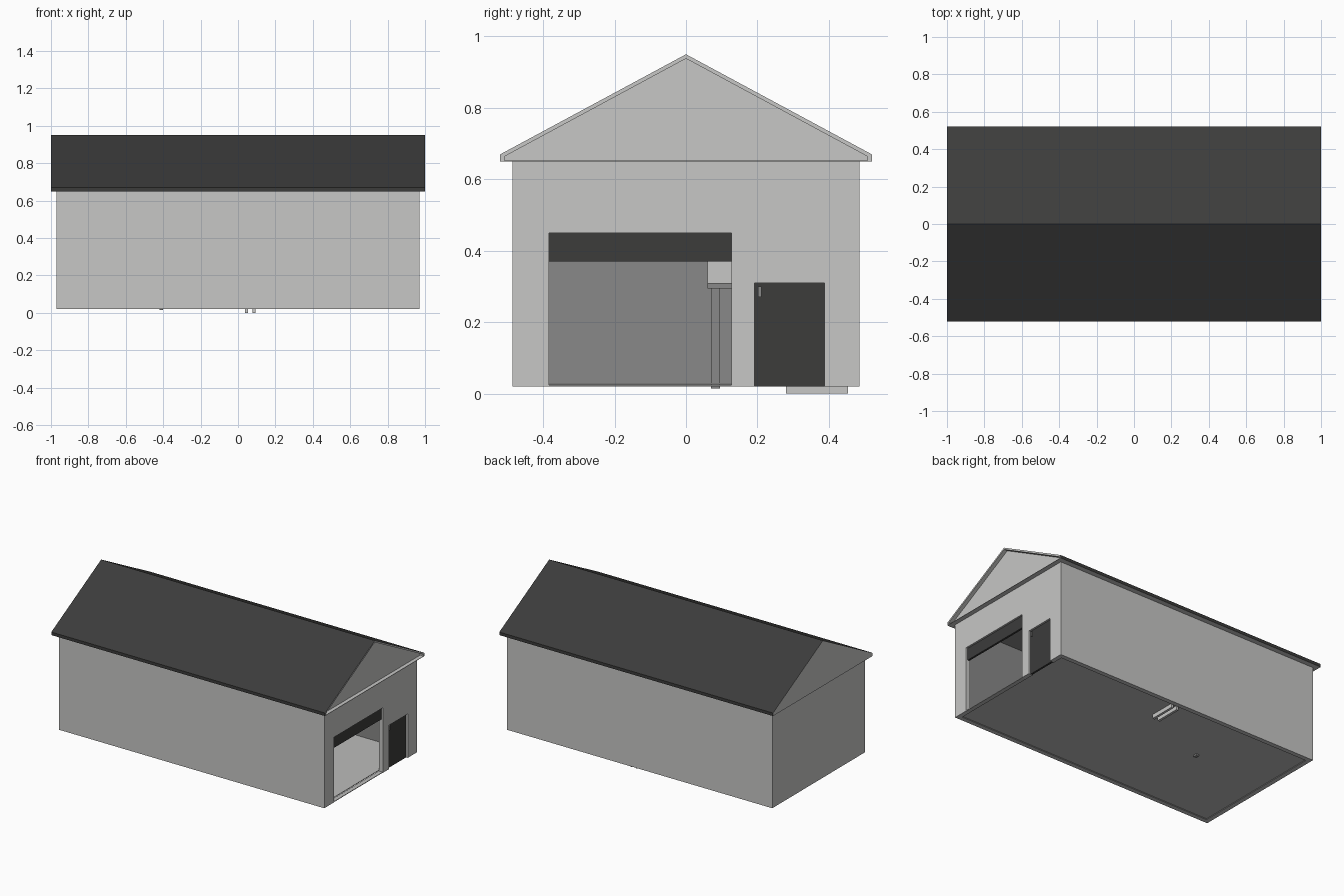
import bpy, bmesh

if "Cube" in bpy.data.objects:
    bpy.data.objects.remove(bpy.data.objects["Cube"])


def mat(name, v):
    m = bpy.data.materials.new(name)
    m.diffuse_color = (v, v, v * 0.985, 1)
    m.use_nodes = True
    m.node_tree.nodes["Principled BSDF"].inputs["Base Color"].default_value = m.diffuse_color
    return m


LIGHT = mat("light grey cladding", 0.57)
MID = mat("mid grey interior", 0.25)
DARK = mat("dark grey roof", 0.045)
FLOOR = mat("pale concrete", 0.50)


def prism(name, pts, x0, x1, *mats, rule=None):
    """Extrude a y-z outline from x0 to x1; rule(normal, centre) picks a material slot."""
    bm = bmesh.new()
    face = bm.faces.new([bm.verts.new((x0, y, z)) for y, z in pts])
    ext = bmesh.ops.extrude_face_region(bm, geom=[face])
    for v in ext["geom"]:
        if isinstance(v, bmesh.types.BMVert):
            v.co.x = x1
    bmesh.ops.recalc_face_normals(bm, faces=bm.faces)
    bm.normal_update()
    if rule:
        for f in bm.faces:
            f.material_index = rule(f.normal, f.calc_center_median())
    me = bpy.data.meshes.new(name)
    bm.to_mesh(me)
    bm.free()
    for m in mats:
        me.materials.append(m)
    ob = bpy.data.objects.new(name, me)
    bpy.context.collection.objects.link(ob)
    return ob


def box(name, x0, x1, y0, y1, z0, z1, *mats, rule=None):
    return prism(name, [(y0, z0), (y1, z0), (y1, z1), (y0, z1)], x0, x1, *mats, rule=rule)


X, Y, B, T, W = 0.97, 0.485, 0.02, 0.65, 0.03   # wall extents and thickness

# Walls: light outside, mid grey inside
for s, side in ((-1, "front"), (1, "back")):
    a, b = sorted((s * Y, s * (Y - W)))
    box(side + "_wall", -X, X, a, b, B, T, LIGHT, MID,
        rule=lambda n, c, s=s: int(n.y * s < -0.5))
box("left_wall", -X, -X + W, -Y + W, Y - W, B, T, LIGHT, MID,
    rule=lambda n, c: int(n.x > 0.5))

# Entrance wall with a garage opening and a doorway cut from the bottom edge
e = Y - W
prism("entrance_wall",
      [(-e, B), (-0.383, B), (-0.383, 0.45), (0.127, 0.45), (0.127, B), (0.192, B),
       (0.192, 0.31), (0.387, 0.31), (0.387, B), (e, B), (e, T), (-e, T)],
      X - W, X, LIGHT, MID, rule=lambda n, c: int(n.x < -0.5))
for s, side in ((-1, "front"), (1, "back")):
    a, b = sorted((s * Y, s * e))

# Floor slab and ceiling
box("floor", -X + W, X - W, -e, e, 0.026, 0.03, FLOOR)
box("garage_threshold", X - W, X - 0.002, -0.383, 0.127, 0.02, 0.024, FLOOR)
box("ceiling", -X + W, X - W, -e, e, 0.64, 0.649, MID)

# Doors
box("raised_shutter", 0.945, 0.958, -0.383, 0.127, 0.37, 0.45, DARK)
box("side_door", 0.945, 0.958, 0.192, 0.387, B, 0.31, DARK)
box("door_handle", 0.958, 0.966, 0.202, 0.212, 0.27, 0.30, MID)

# Roof shell: dark slopes and fascias, light ends and undersides
prism("roof",
      [(-0.52, T), (-0.52, 0.67), (0, 0.95), (0.52, 0.67), (0.52, T),
       (0.508, T), (0.508, 0.664), (0, 0.938), (-0.508, 0.664), (-0.508, T)],
      -1, 1, DARK, LIGHT,
      rule=lambda n, c: int(abs(n.x) > 0.5 or n.z < -0.1 or
                            (abs(n.y) > 0.9 and n.y * c.y < 0)))
# Gable infill, set back slightly at the entrance end
prism("gable", [(-0.508, T), (-0.508, 0.664), (0, 0.938), (0.508, 0.664), (0.508, T)],
      -1, 0.975, LIGHT)
box("gable_ledge", 0.975, 1, -0.508, 0.508, T, 0.653, LIGHT)

# Work stand inside the garage
box("stand_leg", -0.42, -0.40, 0.07, 0.095, 0.015, 0.295, MID)
box("stand_top", -0.45, -0.37, 0.06, 0.16, 0.295, 0.31, MID)
box("stand_box", -0.445, -0.375, 0.06, 0.16, 0.31, 0.37, LIGHT)

# Storage skids poking through the floor
for i, x in enumerate((0.045, 0.085)):
    box("skid_%d" % (i + 1), x - 0.008, x + 0.008, 0.28, 0.453, 0, 0.05, LIGHT)
